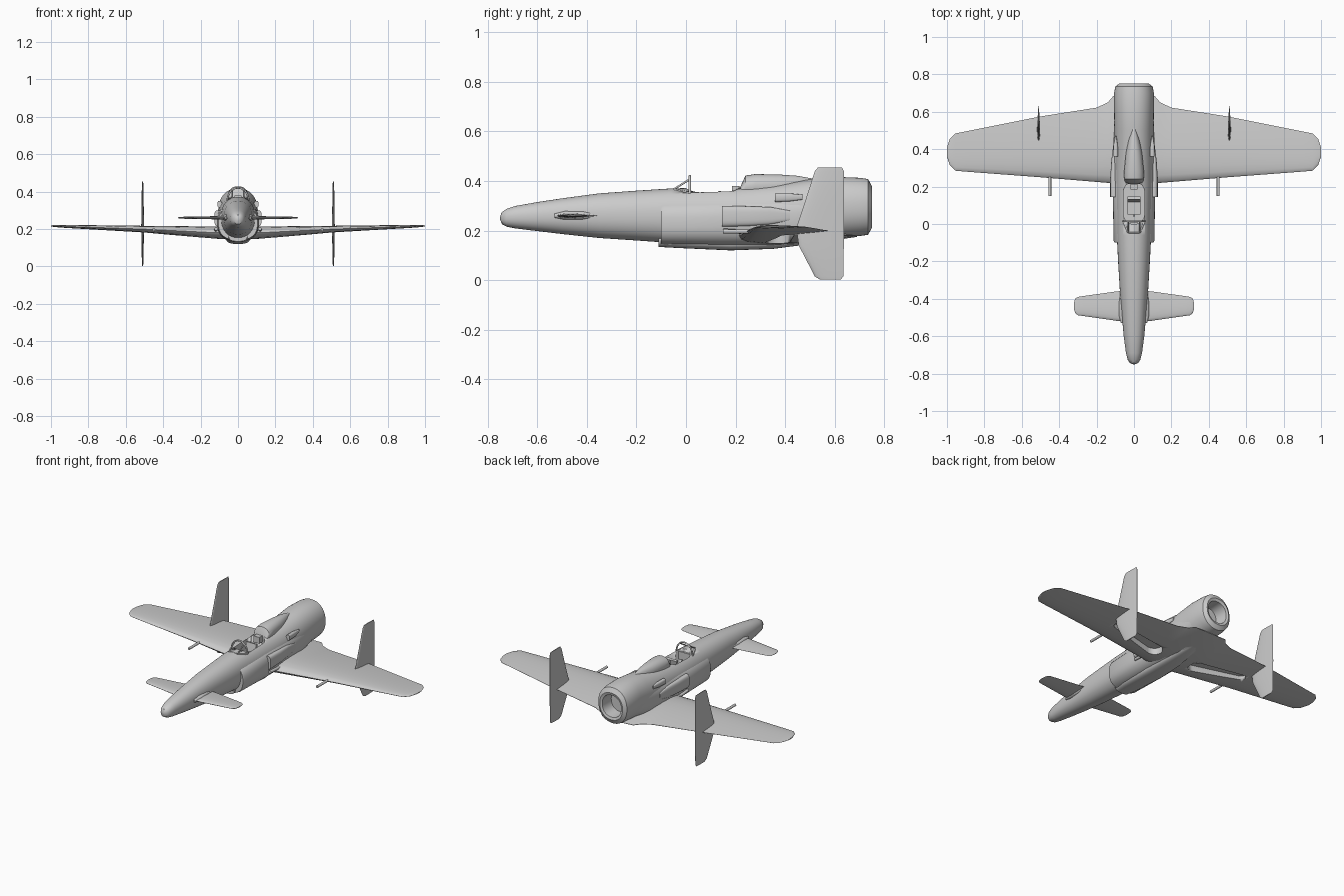
import bpy, bmesh
from math import sin, cos, pi, sqrt, copysign
from mathutils import Vector

cube = bpy.data.objects.get("Cube")
if cube:
    bpy.data.objects.remove(cube, do_unlink=True)


def activate(ob):
    bpy.ops.object.select_all(action='DESELECT')
    ob.select_set(True)
    bpy.context.view_layer.objects.active = ob


def skin(name, rings):
    """Skin a list of equal rings into a closed, smooth-shaded solid."""
    bm = bmesh.new()
    rows = [[bm.verts.new(p) for p in ring] for ring in rings]
    n = len(rows[0])
    for a, b in zip(rows, rows[1:]):
        for i in range(n):
            j = (i + 1) % n
            bm.faces.new((a[i], a[j], b[j], b[i]))
    bm.faces.new(rows[0])
    bm.faces.new(rows[-1])
    bmesh.ops.recalc_face_normals(bm, faces=bm.faces[:])
    mesh = bpy.data.meshes.new(name)
    bm.to_mesh(mesh)
    bm.free()
    ob = bpy.data.objects.new(name, mesh)
    bpy.context.collection.objects.link(ob)
    activate(ob)
    bpy.ops.object.shade_smooth_by_angle(angle=0.6)
    return ob


def body(name, stations, power=2.2, x=0.0, n=48):
    """Loft superellipse stations (y, half width, bottom, top) along y."""
    def ring(y, w, lo, hi):
        pts = []
        for i in range(n):
            a = 2 * pi * i / n
            c, s = cos(a), sin(a)
            px = copysign(abs(c) ** (2 / power), c) * w
            pz = copysign(abs(s) ** (2 / power), s) * (hi - lo) / 2
            pts.append((x + px, y, (lo + hi) / 2 + pz))
        return pts
    return skin(name, [ring(*s) for s in stations])


def foil(name, stations, upright=False):
    """Loft airfoils (span, front y, back y, offset, thickness)."""
    us = [((1 - cos(pi * i / 10)) / 2) for i in range(11)]
    half = [5 * (.2969 * sqrt(u) - .126 * u - .3516 * u**2 + .2843 * u**3 - .1 * u**4) for u in us]
    outline = list(zip(us, half)) + [(u, -h) for u, h in zip(us[:0:-1], half[:0:-1])]

    def ring(span, front, back, offset, thick):
        pts = [(front + u * (back - front), offset + h * thick) for u, h in outline]
        return [(o, y, span) if upright else (span, y, o) for y, o in pts]
    return skin(name, [ring(*s) for s in stations])


def both_sides(half):
    return [(-s[0], *s[1:]) for s in half[:0:-1]] + half


def tube(name, points, radius):
    curve = bpy.data.curves.new(name, 'CURVE')
    curve.dimensions = '3D'
    curve.bevel_depth = radius
    curve.bevel_resolution = 3
    curve.use_fill_caps = True
    line = curve.splines.new('POLY')
    line.points.add(len(points) - 1)
    for p, co in zip(line.points, points):
        p.co = (*co, 1)
    ob = bpy.data.objects.new(name, curve)
    bpy.context.collection.objects.link(ob)
    activate(ob)
    bpy.ops.object.convert(target='MESH')


def box(name, centre, size, tilt=0.0):
    bpy.ops.mesh.primitive_cube_add(size=1, location=centre, rotation=(tilt, 0, 0))
    ob = bpy.context.object
    ob.name = name
    ob.scale = size
    bevel = ob.modifiers.new("soft_edges", 'BEVEL')
    bevel.width = 0.004


def slot(name, a, ra, b, rb, bottom, top, slope=0.0):
    """Upright prism around two circles, its top following a slope in x."""
    a, b = Vector(a), Vector(b)
    d = (b - a).normalized()
    side = Vector((-d.y, d.x))
    flat = []
    for centre, r, start in ((a, ra, pi / 2), (b, rb, -pi / 2)):
        for i in range(13):
            t = start + pi * i / 12
            flat.append(centre + r * (cos(t) * d + sin(t) * side))
    return skin(name, [[(p.x, p.y, bottom) for p in flat],
                       [(p.x, p.y, top + slope * abs(p.x)) for p in flat]])


def carve(targets, cutter):
    cutter.hide_render = True
    for ob in targets:
        mod = ob.modifiers.new("opening", 'BOOLEAN')
        mod.operation = 'DIFFERENCE'
        mod.object = cutter
        activate(ob)
        bpy.ops.object.modifier_apply(modifier=mod.name)
    bpy.data.objects.remove(cutter, do_unlink=True)


# Fuselage, with the open exhaust folded in at the rear
fuselage = body("fuselage", [
    (-.75, .006, .243, .257), (-.743, .022, .226, .275), (-.725, .034, .216, .287),
    (-.69, .043, .209, .299), (-.6, .055, .198, .315), (-.5, .064, .186, .33),
    (-.35, .076, .17, .35), (-.2, .085, .16, .361), (-.06, .092, .15, .37),
    (.2, .1, .13, .376), (.35, .103, .13, .386), (.5, .105, .145, .407),
    (.6, .106, .17, .417), (.7, .106, .178, .413), (.735, .1, .183, .408),
    (.75, .08, .21, .38), (.745, .066, .225, .363), (.6, .06, .23, .357)])

# Wider centre section whose flat front forms the step behind the nose
centre = body("centre_section", [
    (-.1, .104, .142, .322), (-.09, .109, .14, .325), (.15, .113, .135, .335),
    (.35, .112, .135, .345), (.5, .108, .15, .36), (.66, .1, .2, .37)], power=2.6)

body("belly_fairing", [
    (-.11, .05, .134, .2), (-.04, .06, .13, .2), (.18, .065, .12, .2),
    (.35, .06, .126, .2), (.5, .04, .145, .2), (.58, .02, .165, .2)], power=3)

# Cockpit opening and fittings
carve((fuselage, centre), slot("cockpit_cutter", (0, .055), .056, (0, .17), .056, .25, .5))
body("spine_fairing", [
    (.215, .045, .33, .367), (.24, .052, .33, .422), (.28, .053, .33, .428),
    (.38, .043, .33, .426), (.45, .03, .34, .421), (.51, .01, .36, .41)])
box("seat_pan", (0, .085, .275), (.07, .07, .03))
box("seat_back", (0, .13, .315), (.07, .015, .09), -.2)
box("headrest", (0, .2, .36), (.04, .03, .04))
box("instrument_panel", (0, .012, .33), (.09, .012, .05))
tube("control_stick", [(0, .045, .25), (0, .04, .32)], .004)

# Windscreen frame
arch = [(.057 * cos(pi * i / 12), .015, .35 + .07 * sin(pi * i / 12)) for i in range(13)]
tube("windscreen_arch", arch, .005)
tube("windscreen_front_bar", [(-.03, -.047, .368), (.03, -.047, .368)], .004)
for side, s in (("left", 1), ("right", -1)):
    tube(side + "_windscreen_pillar", [(s * .03, -.047, .368), (s * .032, .012, .405)], .004)
    tube(side + "_windscreen_rail", [(s * .03, -.047, .366), (s * .057, .015, .35)], .005)

# Main wing with rounded tips and a flared root
wing = foil("main_wing", both_sides([
    (0, .2, .69, .176, .07), (.11, .215, .685, .18, .066), (.14, .22, .65, .181, .064),
    (.2, .225, .622, .184, .06), (.5, .25, .575, .199, .036), (.9, .28, .495, .213, .017),
    (.955, .285, .484, .215, .014), (.985, .315, .455, .216, .01), (1, .36, .41, .216, .005)]))
for s in (1, -1):
    carve((wing,), slot("wheel_well_cutter", (s * .16, .37), .05, (s * .46, .41), .026,
                        .08, .184, .04))

# Canard foreplane
foil("foreplane", both_sides([
    (0, -.52, -.355, .26, .02), (.09, -.518, -.36, .26, .018), (.27, -.492, -.385, .26, .012),
    (.3, -.488, -.39, .26, .01), (.315, -.475, -.4, .26, .007), (.32, -.455, -.42, .26, .004)]))

for side, s in (("left", 1), ("right", -1)):
    # Fin reaching above and below each wing
    foil(side + "_fin", [(z, front, back, s * .51, t) for z, front, back, t in (
        (.003, .54, .625, .005), (.015, .52, .635, .008), (.14, .455, .637, .013),
        (.21, .445, .637, .015), (.3, .475, .637, .013), (.44, .52, .637, .008),
        (.455, .533, .63, .005))], upright=True)
    # Guns in the wing and at its root
    tube(side + "_wing_gun", [(s * .45, .15, .196), (s * .45, .3, .196)], .008)
    tube(side + "_root_gun", [(s * .118, .15, .2), (s * .118, .3, .19)], .009)
    # Fairings and scoops on the fuselage side
    body(side + "_foreplane_fairing", [
        (-.53, .006, .252, .268), (-.49, .018, .244, .278), (-.42, .017, .244, .278),
        (-.35, .006, .254, .268)], x=s * .064, n=20)
    body(side + "_side_scoop", [
        (.145, .02, .215, .3), (.25, .02, .218, .298), (.34, .014, .225, .295),
        (.42, .004, .24, .28)], power=3, x=s * .107, n=24)
    body(side + "_exhaust_scoop", [
        (.36, .012, .315, .35), (.42, .012, .318, .35), (.47, .004, .325, .345)],
        power=3, x=s * .098, n=20)
